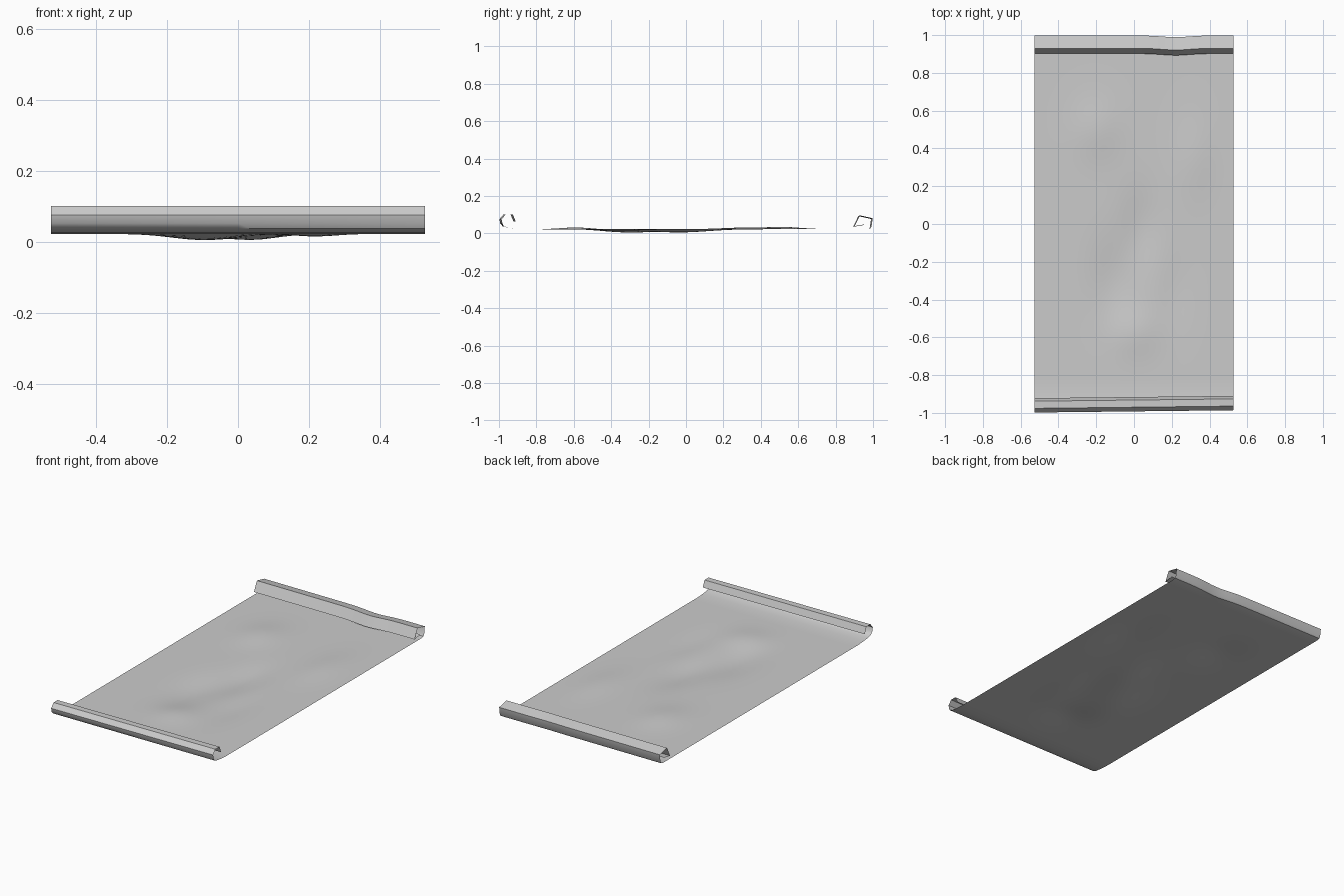
import bpy, bmesh, math

if "Cube" in bpy.data.objects:
    bpy.data.objects.remove(bpy.data.objects["Cube"])

HALF_W = 0.527
NX, NY = 32, 48
BASE = 0.022

# End curls as (y, z) profiles
front_curl = [(-0.922, 0.063), (-0.938, 0.101), (-0.976, 0.101), (-0.998, 0.075),
              (-0.993, 0.052), (-0.98, 0.038), (-0.955, 0.03), (-0.91, 0.025)]
back_curl = [(0.965, 0.022), (0.985, 0.026), (0.992, 0.036), (0.998, 0.081),
             (0.93, 0.096), (0.902, 0.039), (0.957, 0.048)]
# Soft dents and bumps: x, y, radius x, radius y, height
dents = [(-0.1, -0.3, 0.12, 0.22, -0.017), (0.04, -0.02, 0.1, 0.2, -0.016),
         (0.22, -0.35, 0.08, 0.2, -0.007), (0.0, -0.58, 0.12, 0.12, 0.011),
         (-0.2, 0.5, 0.12, 0.15, 0.013), (0.32, 0.35, 0.1, 0.2, 0.01)]


def bell(d):
    return math.exp(-d * d)


def sheet_height(x, y):
    z = BASE
    for cx, cy, rx, ry, h in dents:
        z += h * bell((x - cx) / rx) * bell((y - cy) / ry)
    return z


# Full lengthwise section, flat part tagged with None height
flat = [(-0.86 + 1.78 * j / NY, None) for j in range(NY + 1)]
section = front_curl + flat + back_curl

bm = bmesh.new()
rows = []
for i in range(NX + 1):
    x = -HALF_W + 2 * HALF_W * i / NX
    t = i / NX
    row = []
    for y, z in section:
        if z is None:
            z = sheet_height(x, y)
        elif y < 0:
            y += 0.012 * t * min(1, (z - 0.022) / 0.03)    # slightly skewed front roll
        elif z > 0.025:
            wave = bell((x - 0.22) / 0.1)                 # ripple in the back roll
            y -= 0.009 * wave
            z -= 0.004 * wave
        row.append(bm.verts.new((x, y, z)))
    rows.append(row)
for a, b in zip(rows, rows[1:]):
    for k in range(len(section) - 1):
        bm.faces.new((a[k], b[k], b[k + 1], a[k + 1]))

# Rolled parchment sheet
mesh = bpy.data.meshes.new("parchment_sheet")
bm.to_mesh(mesh)
bm.free()
sheet = bpy.data.objects.new("parchment_sheet", mesh)
bpy.context.collection.objects.link(sheet)
bpy.context.view_layer.objects.active = sheet
sheet.select_set(True)
low = min(v.co.z for v in mesh.vertices)
for v in mesh.vertices:
    v.co.z -= low if v.co.z < 0.001 else 0
bpy.ops.object.shade_smooth_by_angle(angle=math.radians(35))
